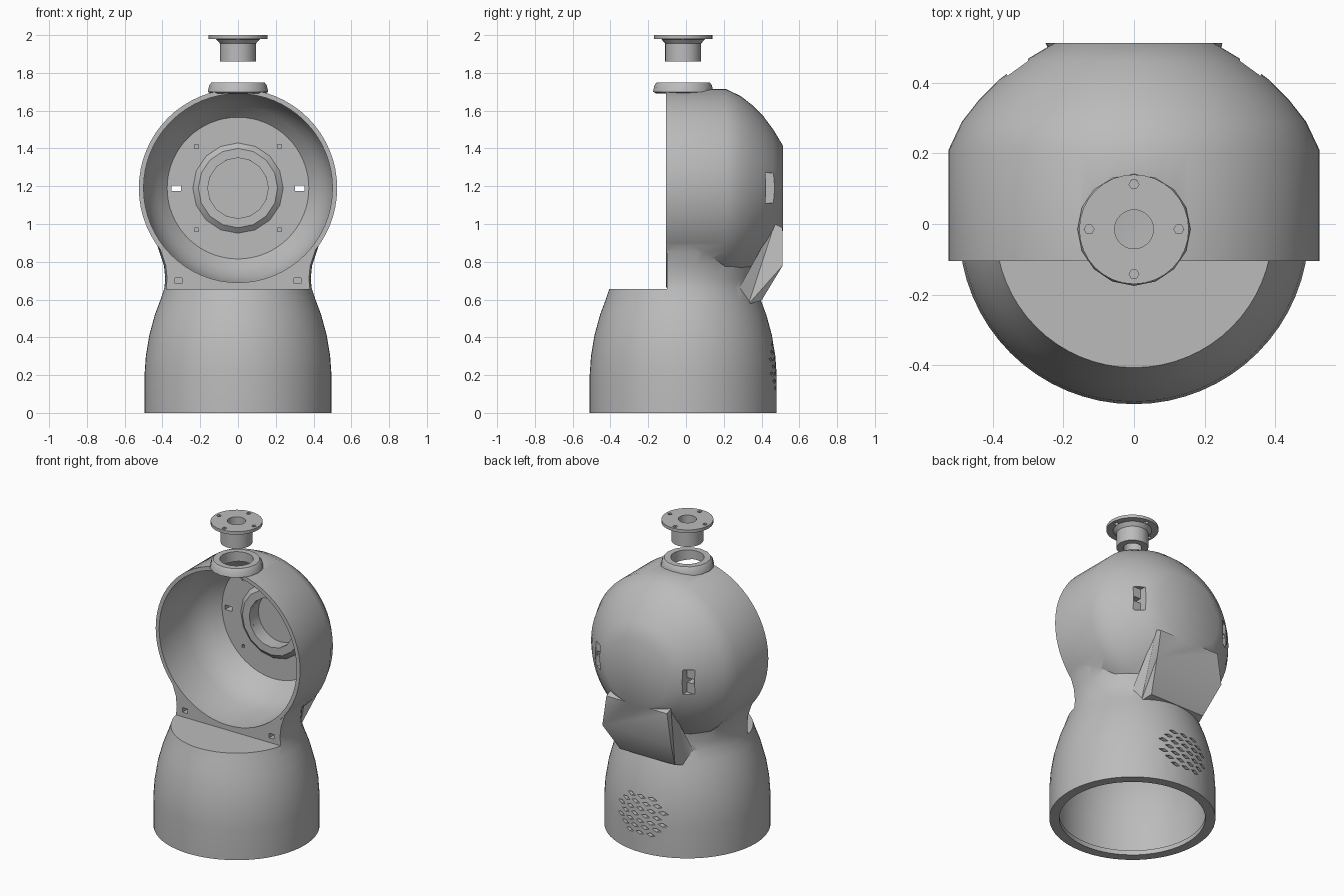
import bpy, bmesh, math

cube = bpy.data.objects.get("Cube")
if cube:
    bpy.data.objects.remove(cube, do_unlink=True)

grey = bpy.data.materials.new("plain grey")
grey.use_nodes = True
colour = (0.5, 0.5, 0.5, 1)
grey.diffuse_color = colour
grey.node_tree.nodes["Principled BSDF"].inputs["Base Color"].default_value = colour


def make(name, bm):
    bmesh.ops.recalc_face_normals(bm, faces=bm.faces)
    mesh = bpy.data.meshes.new(name)
    bm.to_mesh(mesh)
    bm.free()
    mesh.materials.append(grey)
    obj = bpy.data.objects.new(name, mesh)
    bpy.context.collection.objects.link(obj)
    return obj


def lathe(name, profile, axis="z", centre=(0, 0), seg=64, loop=False):
    """Revolve (radius, height) points; open profiles are capped flat."""
    bm = bmesh.new()
    rings = []
    for r, h in profile:
        ring = []
        for i in range(seg):
            a = 2 * math.pi * i / seg
            u, v = r * math.cos(a) + centre[0], r * math.sin(a) + centre[1]
            ring.append(bm.verts.new((u, v, h) if axis == "z" else (u, h, v)))
        rings.append(ring)
    pairs = list(zip(rings, rings[1:]))
    if loop:
        pairs.append((rings[-1], rings[0]))
    else:
        bm.faces.new(rings[0])
        bm.faces.new(rings[-1])
    for a, b in pairs:
        for i in range(seg):
            j = (i + 1) % seg
            bm.faces.new((a[i], a[j], b[j], b[i]))
    return make(name, bm)


def add_box(bm, x, y, z):
    verts = bmesh.ops.create_cube(bm, size=1)["verts"]
    for v in verts:
        v.co = [lo + (c + 0.5) * (hi - lo) for c, (lo, hi) in zip(v.co, (x, y, z))]


def boxes(name, items):
    bm = bmesh.new()
    for item in items:
        add_box(bm, *item)
    return make(name, bm)


def combine(target, tool, operation):
    mod = target.modifiers.new("cut", "BOOLEAN")
    mod.operation, mod.solver, mod.object = operation, "EXACT", tool
    bpy.context.view_layer.objects.active = target
    bpy.ops.object.modifier_apply(modifier=mod.name)
    bpy.data.objects.remove(tool, do_unlink=True)


def smooth(obj, angle=32):
    bpy.ops.object.select_all(action="DESELECT")
    obj.select_set(True)
    bpy.context.view_layer.objects.active = obj
    bpy.ops.object.shade_smooth_by_angle(angle=math.radians(angle))


MID = (0, -0.015)   # base axis in x, y
HUB = (0, 1.19)     # head axis in x, z

# Base and neck, cut flat in front of the head
body = lathe("body_shell", [(.495, 0), (.495, .2), (.488, .3), (.47, .41), (.44, .52),
                            (.41, .6), (.39, .66), (.385, .71), (.392, .78),
                            (.415, .85), (.44, .92), (.44, 1)], centre=MID)
combine(body, boxes("front_cut", [((-1, 1), (-1, -.1), (.655, 1.2))]), "DIFFERENCE")

# Rounded head
combine(body, lathe("head", [(.525, -.105), (.525, .21), (.487, .29), (.44, .35), (.38, .41),
                             (.31, .462), (.225, .513)], "y", HUB), "UNION")

# Rear duct: side outline as (y, z, half width)
bm = bmesh.new()
outline = [(.28, .66, .25), (.33, .575, .22), (.40, .595, .2), (.512, .78, .25),
           (.512, .98, .22), (.47, 1.0, .22)]
sides = [[bm.verts.new((s * w, y, z)) for y, z, w in outline] for s in (-1, 1)]
for side in sides:
    bm.faces.new(side)
for i in range(len(outline)):
    j = (i + 1) % len(outline)
    bm.faces.new((sides[0][i], sides[0][j], sides[1][j], sides[1][i]))
bmesh.ops.triangulate(bm, faces=bm.faces)
combine(body, make("duct", bm), "UNION")

# Mounting collar on top of the head
combine(body, lathe("collar", [(.145, 1.692), (.16, 1.7), (.152, 1.735), (.14, 1.75)],
                    centre=MID, seg=16), "UNION")

# Hollow bowl, bore, base cavity and collar hole
cuts = [
    lathe("bowl_cut", [(.5, -.2), (.5, .16), (.467, .25), (.43, .31), (.375, .37)], "y", HUB),
    lathe("bore_cut", [(.16, .3), (.16, .44)], "y", HUB, 24),
    lathe("base_cut", [(.435, -.1), (.435, .03), (.46, .035), (.46, .22), (.44, .38),
                       (.39, .53), (.34, .6)], centre=MID),
    lathe("collar_cut", [(.1, 1.6), (.1, 1.8)], centre=MID, seg=24),
]

# Side windows with smaller slots through to the bowl, and small screw holes
cuts.append(boxes("window_cut", [((s * .33 - .03, s * .33 + .03), (.42, .6), (1.11, 1.27))
                                 for s in (-1, 1)]))
cuts.append(boxes("slot_cut", [((s * .328 - .025, s * .328 + .025), (.3, .5), (1.175, 1.205))
                               for s in (-1, 1)]))
cuts.append(boxes("screw_cut", [((s * .22 - .01, s * .22 + .01), (.3, .4), (z - .01, z + .01))
                                for s in (-1, 1) for z in (.97, 1.41)]))
cuts.append(boxes("corner_cut", [((s * .315 - .018, s * .315 + .018), (-.2, -.02), (.685, .715))
                                 for s in (-1, 1)]))

# Staggered diamond vents in the back of the base
bm = bmesh.new()
for row in range(7):
    for col in range(-2, 3 - row % 2):
        cx, cz = (col + .5 * (row % 2)) * .075, .13 + row * .038
        if abs(cx) + abs(cz - .245) > .22:
            continue
        ends = [[bm.verts.new((cx + dx, y, cz + dz)) for dx, dz in
                 ((-.03, -.004), (0, -.012), (.03, .004), (0, .012))] for y in (.3, .6)]
        bm.faces.new(ends[0])
        bm.faces.new(ends[1])
        for i in range(4):
            j = (i + 1) % 4
            bm.faces.new((ends[0][i], ends[0][j], ends[1][j], ends[1][i]))
cuts.append(make("vent_cut", bm))

for cut in cuts:
    combine(body, cut, "DIFFERENCE")
smooth(body)

# Raised ring around the bore
ring = lathe("hub_ring", [(.245, .375), (.21, .345), (.16, .345), (.16, .375)],
             "y", HUB, 16, loop=True)
smooth(ring)

# Separate flanged plug above the head
plug = lathe("flanged_plug", [(.055, 1.86), (.095, 1.86), (.095, 1.955), (.115, 1.978),
                              (.155, 1.98), (.155, 2), (.055, 2)],
             centre=MID, seg=32, loop=True)
for x, y in ((.127, 0), (-.127, 0), (0, .127), (0, -.127)):
    combine(plug, lathe("bolt_cut", [(.014, 1.9), (.014, 2.1)],
                        centre=(x, y + MID[1]), seg=6), "DIFFERENCE")
smooth(plug)
